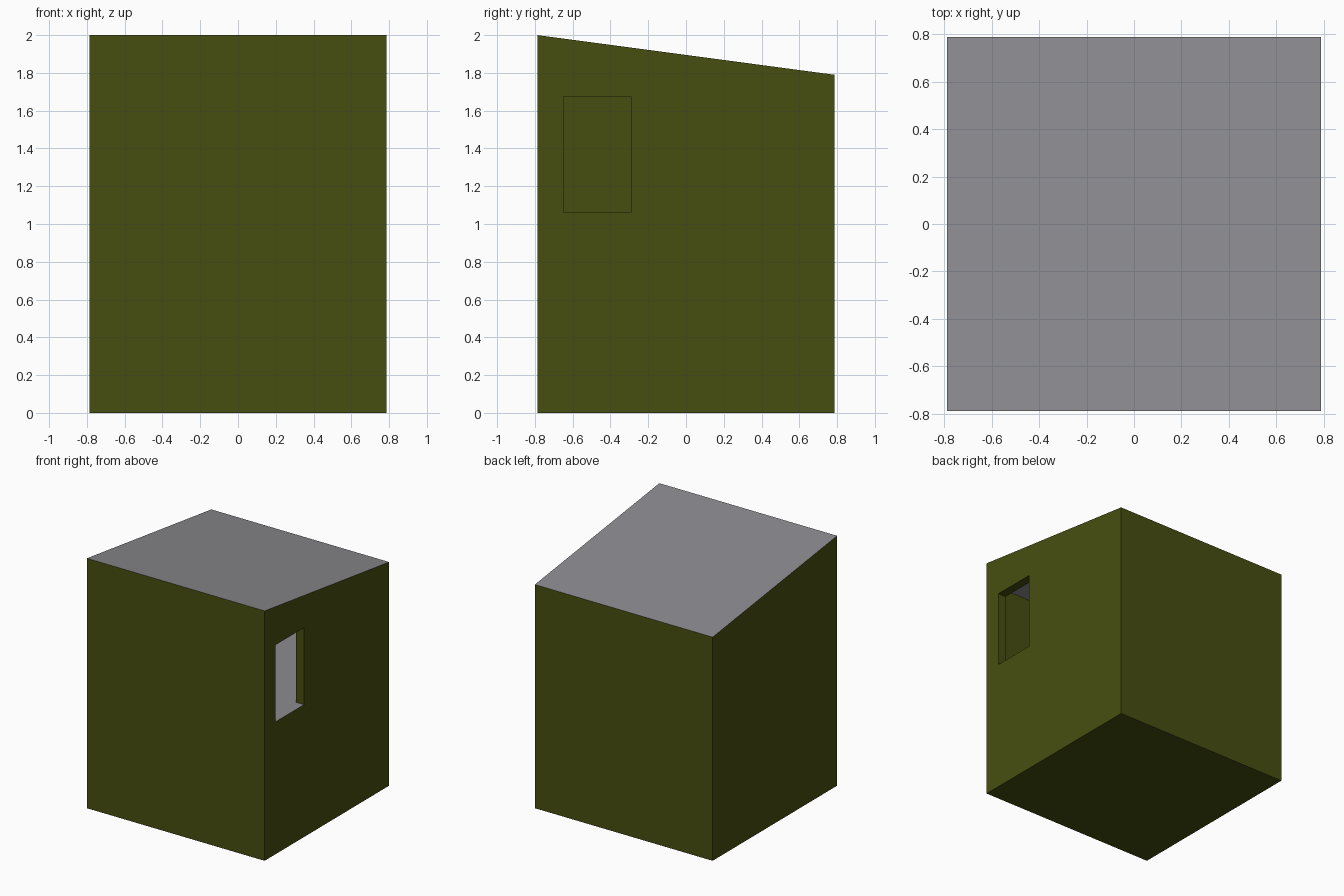
import bpy, bmesh

if "Cube" in bpy.data.objects:
    bpy.data.objects.remove(bpy.data.objects["Cube"])

H = 0.787        # half width of the body
IN = 0.717       # half width of the room inside
FLOOR, CEILING = 1.06, 1.78


def material(name, rgb):
    m = bpy.data.materials.new(name)
    m.diffuse_color = (*rgb, 1)
    m.use_nodes = True
    m.node_tree.nodes["Principled BSDF"].inputs["Base Color"].default_value = m.diffuse_color
    return m


olive = material("olive green", (0.062, 0.077, 0.005))
grey = material("grey", (0.262, 0.256, 0.275))


def prism(name, profile, x0, x1):
    """Extrude a y/z profile along x."""
    bm = bmesh.new()
    face = bm.faces.new([bm.verts.new((x0, y, z)) for y, z in profile])
    ext = bmesh.ops.extrude_face_region(bm, geom=[face])
    moved = [v for v in ext["geom"] if isinstance(v, bmesh.types.BMVert)]
    bmesh.ops.translate(bm, verts=moved, vec=(x1 - x0, 0, 0))
    bmesh.ops.recalc_face_normals(bm, faces=bm.faces)
    me = bpy.data.meshes.new(name)
    bm.to_mesh(me)
    bm.free()
    ob = bpy.data.objects.new(name, me)
    bpy.context.collection.objects.link(ob)
    return ob


def rect(y0, y1, z0, z1):
    return [(y0, z0), (y1, z0), (y1, z1), (y0, z1)]


# Body with a sloping roof
body = prism("hut_body", [(-H, 0), (H, 0), (H, 1.79), (-H, 2)], -H, H)

# Hollow room and the window opening in the right wall
cutters = [
    prism("room_cutter", rect(-IN, IN, FLOOR, CEILING), -IN, IN),
    prism("window_cutter", rect(-0.648, -0.29, FLOOR, 1.675), 0.5, 1.0),
]
bpy.context.view_layer.objects.active = body
for c in cutters:
    mod = body.modifiers.new(c.name, "BOOLEAN")
    mod.operation = "DIFFERENCE"
    mod.solver = "EXACT"
    mod.object = c
    bpy.ops.object.modifier_apply(modifier=mod.name)
for c in cutters:
    bpy.data.objects.remove(c)

# Roof, floor and ceiling are grey, everything else is olive
body.data.materials.clear()
body.data.materials.append(olive)
body.data.materials.append(grey)
for p in body.data.polygons:
    up = p.normal.z > 0.5
    ceiling = p.normal.z < -0.5 and p.center.z > CEILING - 0.02
    p.material_index = 1 if up or ceiling else 0
